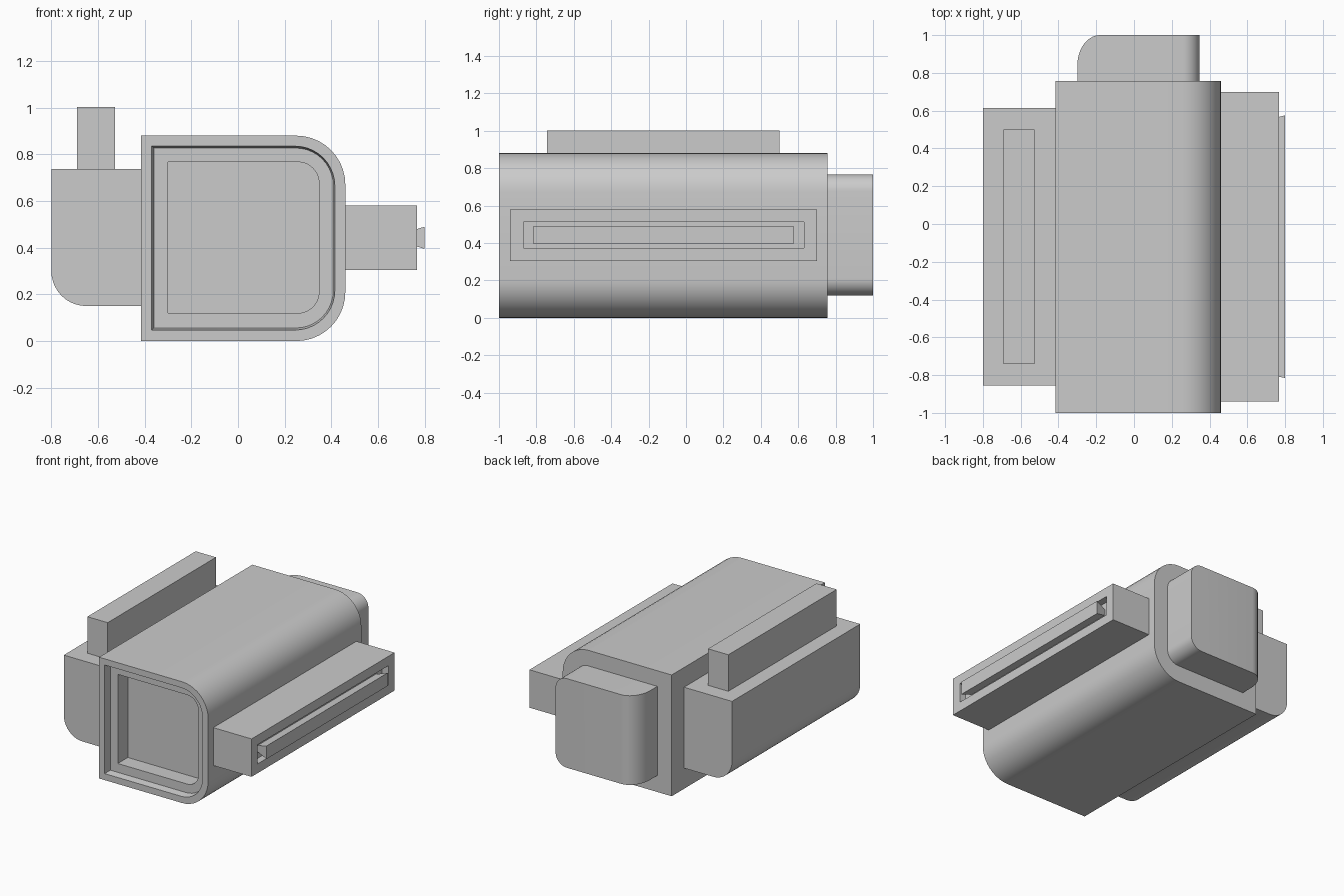
import bpy, bmesh
from math import sin, cos, pi, radians

if "Cube" in bpy.data.objects:
    bpy.data.objects.remove(bpy.data.objects["Cube"])

SEG = 10


def loft(name, loops):
    """Skin a chain of equal-length point loops and cap both ends."""
    bm = bmesh.new()
    rings = [[bm.verts.new(p) for p in loop] for loop in loops]
    n = len(rings[0])
    for a, b in zip(rings, rings[1:]):
        for i in range(n):
            j = (i + 1) % n
            bm.faces.new((a[i], a[j], b[j], b[i]))
    bm.faces.new(rings[0])
    bm.faces.new(rings[-1])
    bmesh.ops.recalc_face_normals(bm, faces=bm.faces)
    me = bpy.data.meshes.new(name)
    bm.to_mesh(me)
    bm.free()
    ob = bpy.data.objects.new(name, me)
    bpy.context.collection.objects.link(ob)
    bpy.ops.object.select_all(action='DESELECT')
    ob.select_set(True)
    bpy.context.view_layer.objects.active = ob
    bpy.ops.object.shade_smooth_by_angle(angle=radians(30))
    return ob


def arc(cx, cz, r, start):
    """Quarter arc in the xz plane."""
    return [(cx + r * cos(start + pi / 2 * i / SEG),
             cz + r * sin(start + pi / 2 * i / SEG)) for i in range(SEG + 1)]


def d_loop(y, x0, x1, z0, z1, r):
    """Rectangle with both right-hand corners rounded."""
    pts = [(x0, z0)] + arc(x1 - r, z0 + r, r, -pi / 2) + arc(x1 - r, z1 - r, r, 0) + [(x0, z1)]
    return [(x, y, z) for x, z in pts]


def yz_loop(x, y0, y1, z0, z1):
    return [(x, y0, z0), (x, y1, z0), (x, y1, z1), (x, y0, z1)]


# Main body: front pocket, stepped rim, outer shell, rounded rear plug
outer = (-0.415, 0.46, 0.0, 0.88, 0.21)
rim = (-0.37, 0.415, 0.047, 0.835, 0.17)
step = (-0.36, 0.408, 0.056, 0.827, 0.16)
core = (-0.30, 0.347, 0.12, 0.767, 0.09)
body = [d_loop(-0.835, *core), d_loop(-0.95, *core), d_loop(-0.95, *step),
        d_loop(-1.0, *rim), d_loop(-1.0, *outer), d_loop(0.757, *outer),
        d_loop(0.757, *core)]
for i in range(SEG + 1):
    t = pi / 2 * i / SEG
    body.append(d_loop(0.84 + 0.16 * sin(t), core[0] + 0.12 * (1 - cos(t)), *core[1:]))
loft("main_body", body)

# Right rail: slotted block with a flared tongue rising from the slot floor
slot = (-0.87, 0.63, 0.372, 0.512)
loft("right_slotted_rail", [
    yz_loop(0.44, -0.94, 0.70, 0.305, 0.58),
    yz_loop(0.767, -0.94, 0.70, 0.305, 0.58),
    yz_loop(0.767, *slot),
    yz_loop(0.717, *slot),
    yz_loop(0.717, -0.80, 0.555, 0.42, 0.465),
    yz_loop(0.80, -0.815, 0.575, 0.395, 0.49)])

# Left side block with a rounded lower outer edge
side = [(-0.40, 0.737), (-0.80, 0.737)] + arc(-0.65, 0.30, 0.15, pi) + [(-0.40, 0.15)]
loft("left_side_block", [[(x, y, z) for x, z in side] for y in (-0.855, 0.615)])

# Upright fin on top of the left block
loft("left_top_fin", [yz_loop(x, -0.742, 0.50, 0.72, 1.002) for x in (-0.69, -0.527)])
